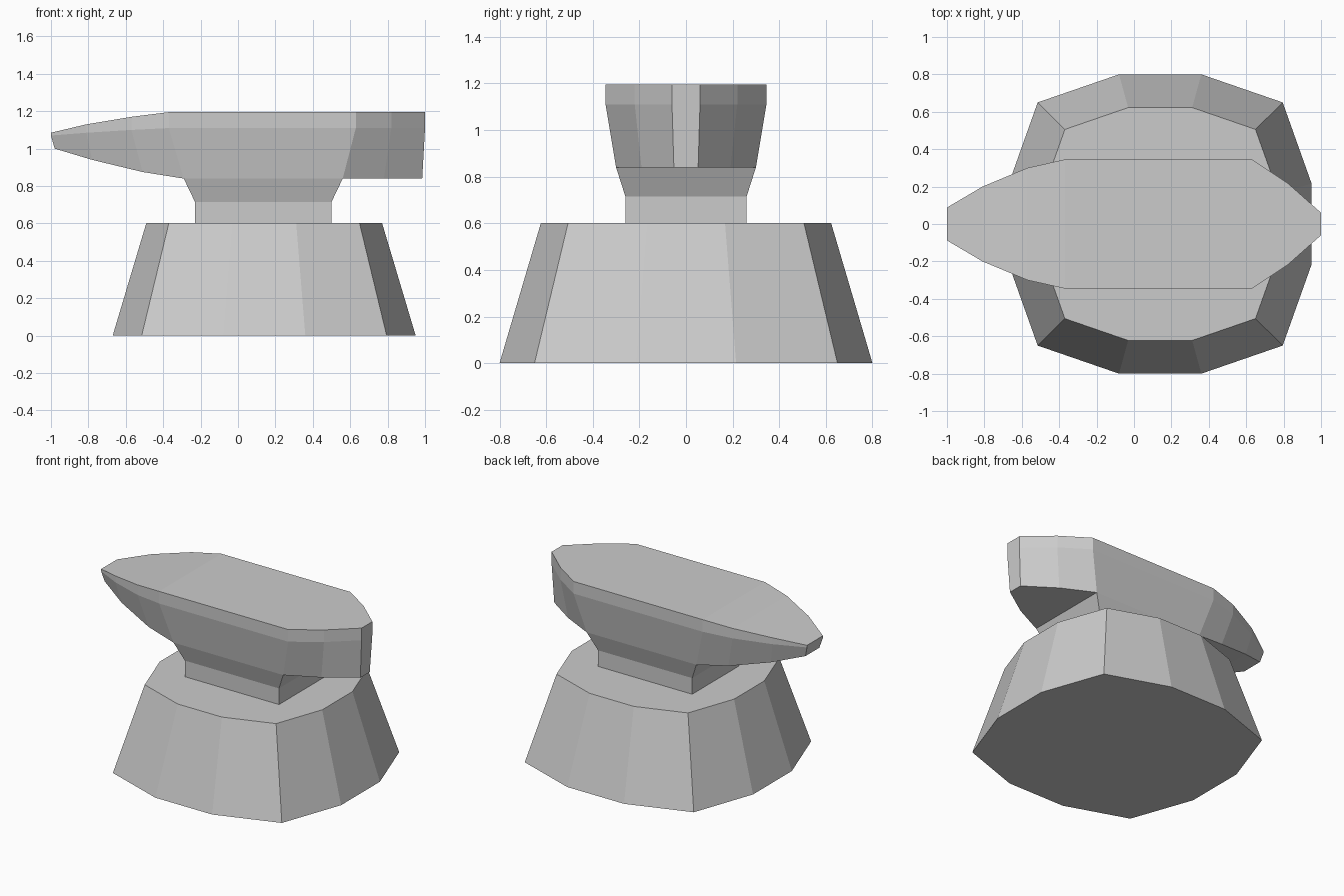
import bpy, bmesh

if "Cube" in bpy.data.objects:
    bpy.data.objects.remove(bpy.data.objects["Cube"])


def make_object(name, bm):
    bmesh.ops.remove_doubles(bm, verts=bm.verts[:], dist=0.0005)
    bmesh.ops.recalc_face_normals(bm, faces=bm.faces[:])
    mesh = bpy.data.meshes.new(name)
    bm.to_mesh(mesh)
    bm.free()
    obj = bpy.data.objects.new(name, mesh)
    bpy.context.collection.objects.link(obj)
    return obj


def loft(bm, loops, skip=()):
    """Bridge consecutive vertex loops with quads; returns the vertex rings."""
    rings = [[bm.verts.new(p) for p in loop] for loop in loops]
    n = len(rings[0])
    for i, (a, b) in enumerate(zip(rings, rings[1:])):
        for j in range(n):
            if (i, j) not in skip:
                k = (j + 1) % n
                bm.faces.new((a[j], a[k], b[k], b[j]))
    return rings


# Twelve-sided tapered stump
quarter = [(0.81, 0.215), (0.655, 0.65), (0.22, 0.80)]
half = quarter + [(-x, y) for x, y in reversed(quarter)]
outline = half + [(x, -y) for x, y in reversed(half)]
bm = bmesh.new()
rings = loft(bm, [[(0.14 + x * s, y * s, z) for x, y in outline]
                  for s, z in ((1.0, 0.0), (0.778, 0.602))])
for ring in rings:
    bm.faces.new(ring)
make_object("stump", bm)

# Anvil body with horn: x, half width, top z, edge z, bottom x, bottom half width, bottom z
sections = [
    (-1.00, 0.088, 1.085, 1.070, -0.98, 0.077, 1.00),
    (-0.81, 0.200, 1.130, 1.085, -0.78, 0.174, 0.94),
    (-0.57, 0.300, 1.170, 1.100, -0.51, 0.260, 0.875),
    (-0.37, 0.345, 1.195, 1.110, -0.29, 0.300, 0.84),
    (0.63, 0.345, 1.195, 1.110, 0.56, 0.300, 0.84),
    (0.82, 0.220, 1.195, 1.110, 0.78, 0.191, 0.84),
    (1.00, 0.060, 1.195, 1.110, 0.985, 0.052, 0.84),
]
bm = bmesh.new()
rings = loft(bm, [[(x, -w, t), (x, w, t), (x, w, m),
                   (bx, bw, b), (bx, -bw, b), (x, -w, m)]
                  for x, w, t, m, bx, bw, b in sections], skip={(3, 3)})
for ring in (rings[0], rings[-1]):
    bm.faces.new(ring)

# Flared neck joining the body to the stump
loft(bm, [[(x0, -w, z), (x1, -w, z), (x1, w, z), (x0, w, z)]
          for x0, x1, w, z in ((-0.23, 0.50, 0.26, 0.602),
                               (-0.23, 0.50, 0.26, 0.715),
                               (-0.29, 0.56, 0.30, 0.84))])
make_object("anvil", bm)
